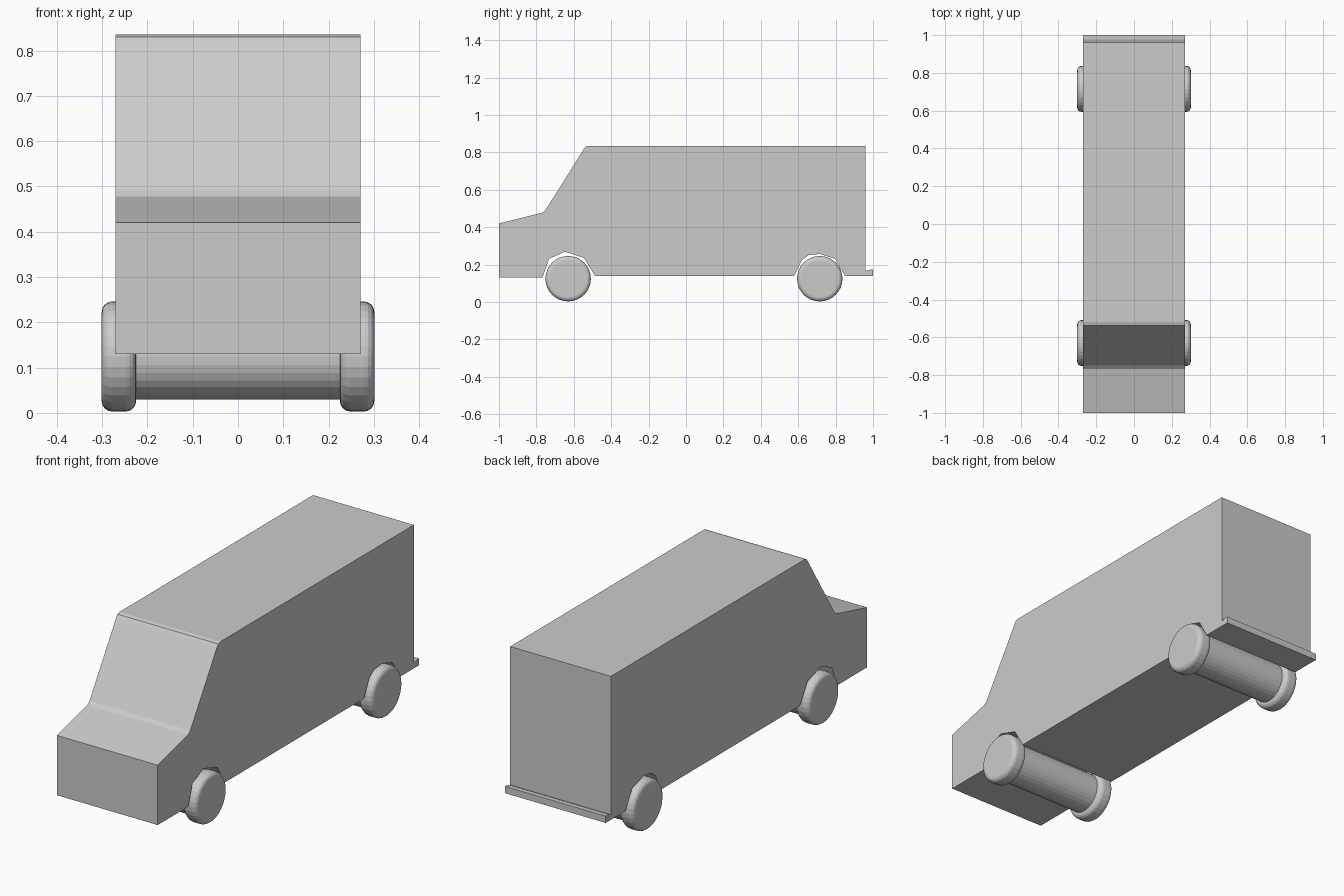
import bpy, bmesh, math
from mathutils import Matrix, Vector

if "Cube" in bpy.data.objects:
    bpy.data.objects.remove(bpy.data.objects["Cube"])


def finish(name, bm):
    bmesh.ops.remove_doubles(bm, verts=bm.verts, dist=1e-5)
    bmesh.ops.recalc_face_normals(bm, faces=bm.faces)
    me = bpy.data.meshes.new(name)
    bm.to_mesh(me)
    bm.free()
    ob = bpy.data.objects.new(name, me)
    bpy.context.collection.objects.link(ob)
    return ob


def extrude_profile(name, pts, half):
    """Side outline in (y, z), extruded across x."""
    bm = bmesh.new()
    face = bm.faces.new([bm.verts.new((-half, y, z)) for y, z in pts])
    new = bmesh.ops.extrude_face_region(bm, geom=[face], use_keep_orig=True)["geom"]
    bmesh.ops.translate(bm, vec=(2 * half, 0, 0),
                        verts=[v for v in new if isinstance(v, bmesh.types.BMVert)])
    return finish(name, bm)


def lathe(name, pts, centre, steps=32):
    """Profile in (x, radius), spun around the x axis."""
    bm = bmesh.new()
    vs = [bm.verts.new((x, 0, r)) for x, r in pts]
    edges = [bm.edges.new(p) for p in zip(vs, vs[1:])]
    bmesh.ops.spin(bm, geom=vs + edges, cent=(0, 0, 0), axis=(1, 0, 0),
                   angle=2 * math.pi, steps=steps, use_duplicate=False)
    bmesh.ops.translate(bm, vec=centre, verts=bm.verts)
    return finish(name, bm)


# Body shell with through wheel arches and rear step
extrude_profile("van_body", [
    (-1, 0.13), (-1, 0.42), (-0.767, 0.478), (-0.75, 0.493),
    (-0.548, 0.815), (-0.537, 0.83), (-0.52, 0.835), (0.96, 0.835),
    (0.96, 0.165), (0.978, 0.172), (1, 0.173), (1, 0.14), (0.85, 0.14),
    (0.798, 0.23), (0.715, 0.257), (0.655, 0.25), (0.62, 0.225), (0.578, 0.14),
    (-0.487, 0.14), (-0.545, 0.236), (-0.647, 0.269), (-0.733, 0.23),
    (-0.767, 0.13)], 0.27)

# Rounded tyres, mirrored left and right, with thick axle drums
R, R_IN, X_IN, X_OUT, ROUND = 0.1215, 0.0985, 0.225, 0.301, 0.023
arc = [(math.sin(a), math.cos(a)) for a in (i * math.pi / 8 for i in range(5))]
outer = [(X_OUT - ROUND + ROUND * s, R_IN + ROUND * c) for s, c in arc]
inner = [(X_IN + ROUND - ROUND * s, R_IN + ROUND * c) for s, c in reversed(arc)]
tyre = [(X_IN, 0)] + inner + outer + [(X_OUT, 0)]

for end, y in (("front", -0.63), ("rear", 0.715)):
    centre = (0, y, 0.1245)
    for side, s in (("left", -1), ("right", 1)):
        lathe(f"{end}_{side}_wheel", [(s * x, r) for x, r in tyre], centre)
    lathe(f"{end}_axle", [(-0.23, 0), (-0.23, 0.095), (0.23, 0.095), (0.23, 0)], centre)
